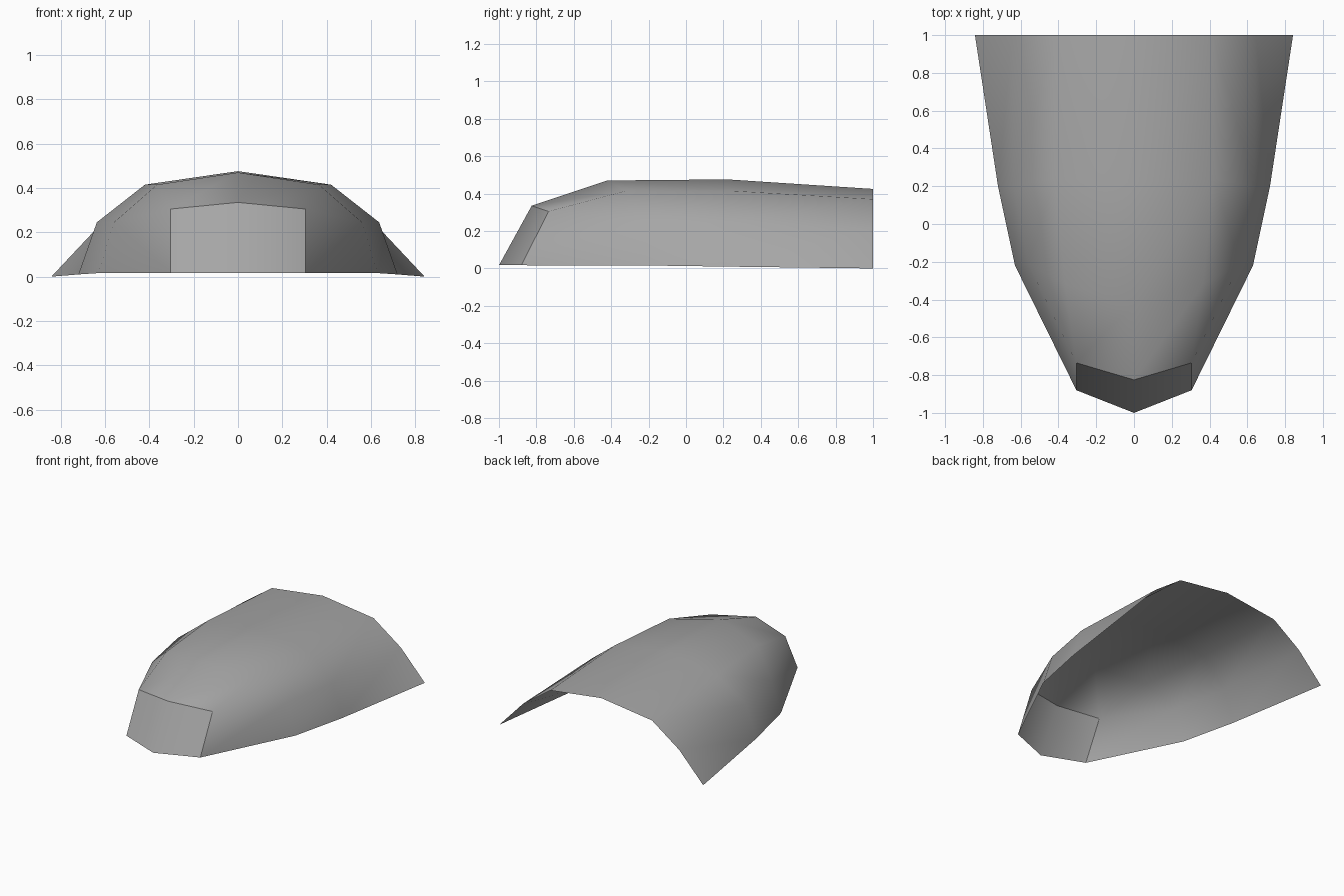
import bpy
import bmesh
from math import radians

cube = bpy.data.objects.get("Cube")
if cube:
    bpy.data.objects.remove(cube)

# Single grey paint
grey = bpy.data.materials.new("mid grey")
COLOUR = (0.38, 0.38, 0.38, 1)
grey.use_nodes = True
grey.diffuse_color = COLOUR
grey.node_tree.nodes["Principled BSDF"].inputs["Base Color"].default_value = COLOUR

# Half ribs from front to back: centre, shoulder, flank, hem
RIBS = [
    [(0, -0.42, 0.47), (0.365, -0.32, 0.415), (0.56, -0.21, 0.245), (0.63, -0.22, 0.016)],
    [(0, 0.22, 0.476), (0.42, 0.24, 0.415), (0.637, 0.2, 0.245), (0.72, 0.2, 0.01)],
    [(0, 1, 0.425), (0.42, 1, 0.37), (0.645, 1, 0.21), (0.842, 1, 0)],
]
# Nose plate corners
NOSE_TOP, NOSE_TIP = (0, -0.825, 0.335), (0, -1, 0.017)
CORNER_TOP, CORNER_LOW = (0.305, -0.735, 0.305), (0.305, -0.88, 0.017)


def half_faces():
    """Faces of the +x half, wound outward."""
    centre, shoulder, flank, hem = RIBS[0]
    faces = [
        (NOSE_TIP, CORNER_LOW, CORNER_TOP, NOSE_TOP),   # nose plate
        (NOSE_TOP, CORNER_TOP, shoulder, centre),       # sloping front roof
        (CORNER_TOP, flank, shoulder),                  # front flank fan
        (CORNER_TOP, CORNER_LOW, flank),
        (CORNER_LOW, hem, flank),
    ]
    # Loft between neighbouring ribs
    for front, back in zip(RIBS, RIBS[1:]):
        for j in range(3):
            a, b, c, d = front[j], front[j + 1], back[j + 1], back[j]
            if j == 0:
                faces.append((a, b, c, d))
            else:
                faces += [(a, b, d), (b, c, d)]
    return faces


# Open shell, mirrored across the centre line
bm = bmesh.new()
for side in (1, -1):
    for face in half_faces():
        verts = [bm.verts.new((side * x, y, z)) for x, y, z in face]
        bm.faces.new(verts if side == 1 else verts[::-1])
bmesh.ops.remove_doubles(bm, verts=bm.verts, dist=0.0005)

mesh = bpy.data.meshes.new("hood_shell")
bm.to_mesh(mesh)
bm.free()
mesh.materials.append(grey)
shell = bpy.data.objects.new("hood_shell", mesh)
bpy.context.collection.objects.link(shell)

# Smooth body with crisp nose edges
bpy.ops.object.select_all(action="DESELECT")
shell.select_set(True)
bpy.context.view_layer.objects.active = shell
bpy.ops.object.shade_smooth_by_angle(angle=radians(38))
